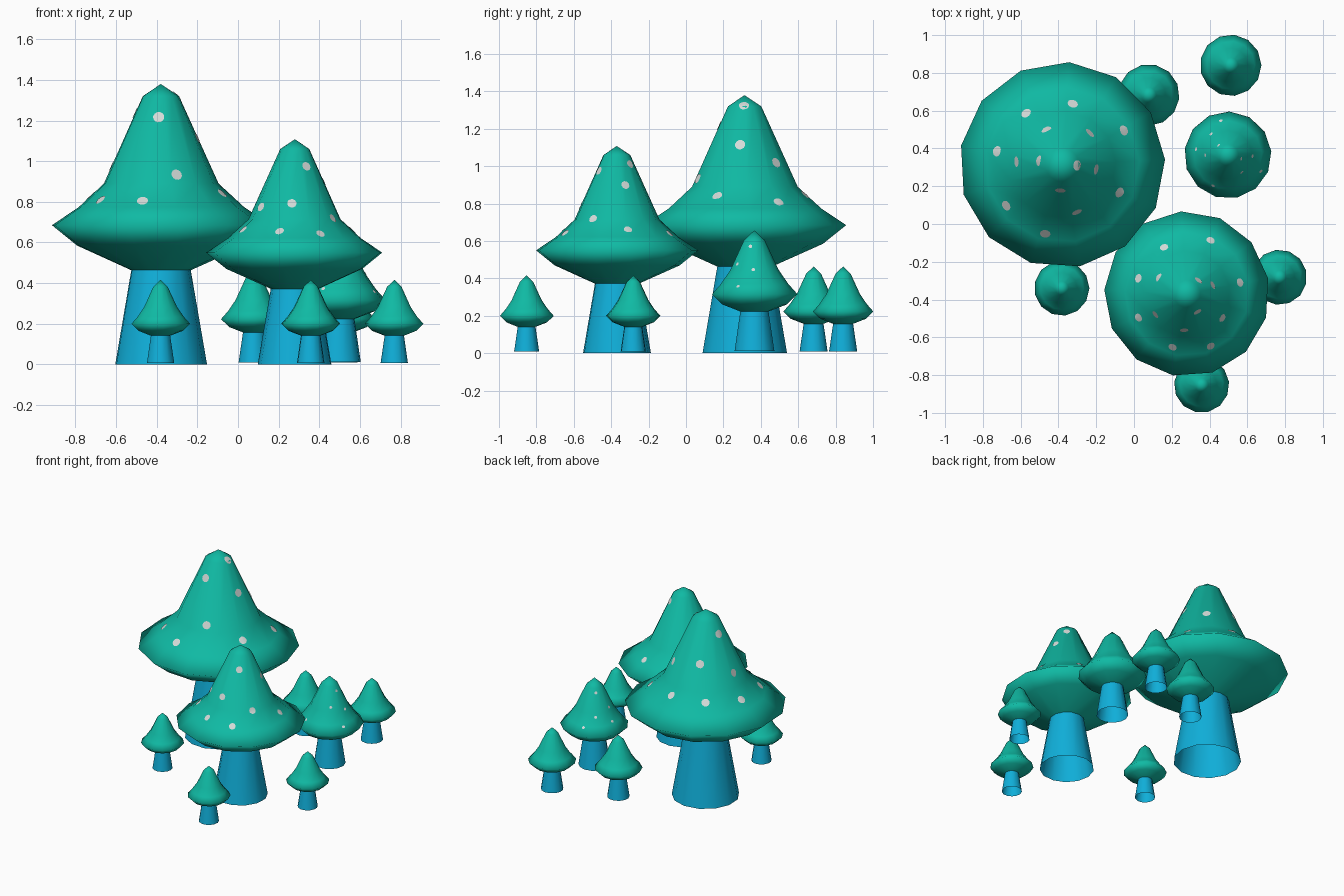
import bpy, bmesh, math
from mathutils import Vector
from mathutils.bvhtree import BVHTree

if "Cube" in bpy.data.objects:
    bpy.data.objects.remove(bpy.data.objects["Cube"])

SIDES = 13


def material(name, rgb):
    m = bpy.data.materials.new(name)
    m.diffuse_color = (*rgb, 1)
    m.use_nodes = True
    m.node_tree.nodes["Principled BSDF"].inputs["Base Color"].default_value = m.diffuse_color
    return m


GREEN = material("cap_green", (0.005, 0.49, 0.37))
BLUE = material("stem_blue", (0.005, 0.43, 0.70))
PALE = material("spot_pale_grey", (0.66, 0.71, 0.69))


def finish(bm, name, mat, smooth=True):
    mesh = bpy.data.meshes.new(name)
    for f in bm.faces:
        f.smooth = smooth
    bm.to_mesh(mesh)
    mesh.materials.append(mat)
    obj = bpy.data.objects.new(name, mesh)
    bpy.context.collection.objects.link(obj)
    return obj


def lathe(profile, centre, scale, phase):
    """Turn (radius, height) points, bottom to top; radius 0 closes to a tip."""
    bm = bmesh.new()
    prev = None
    for r, z in profile:
        n = 1 if r == 0 else SIDES
        ring = []
        for i in range(n):
            a = math.radians(phase) + math.tau * i / SIDES
            ring.append(bm.verts.new((centre[0] + scale * r * math.cos(a),
                                      centre[1] + scale * r * math.sin(a), scale * z)))
        if prev:
            for i in range(SIDES):
                j = (i + 1) % SIDES
                if n == 1:
                    bm.faces.new((prev[i], prev[j], ring[0]))
                else:
                    bm.faces.new((prev[i], prev[j], ring[j], ring[i]))
        prev = ring
    bm.normal_update()
    return bm


def add_spots(name, tree, points, radius):
    """Thin round plates lying on the cap below each (x, y) point."""
    bm = bmesh.new()
    for x, y in points:
        hit, normal, _, _ = tree.ray_cast(Vector((x, y, 3)), Vector((0, 0, -1)))
        if hit is None:
            continue
        u = normal.orthogonal().normalized()
        v = normal.cross(u)
        ring = []
        for i in range(12):
            a = math.tau * i / 12
            p = hit + radius * (math.cos(a) * u + math.sin(a) * v)
            q, _, _, _ = tree.ray_cast(p + normal * 0.06, -normal)
            ring.append(bm.verts.new((q or p) + normal * 0.003))
        centre = bm.verts.new(hit + normal * 0.003)
        for i in range(12):
            bm.faces.new((centre, ring[i], ring[(i + 1) % 12]))
    finish(bm, name, PALE)


# Cap and stem outlines: large mushrooms and small mushrooms
BIG_CAP = [(0.14, 0.46), (0.42, 0.585), (0.545, 0.685), (0.41, 0.775),
           (0.285, 0.89), (0.09, 1.32), (0, 1.38)]
BIG_STEM = [(0.228, 0), (0.145, 0.48)]
SMALL_CAP = [(0.045, 0.14), (0.11, 0.165), (0.146, 0.2), (0.115, 0.235),
             (0.082, 0.283), (0.036, 0.382), (0, 0.416)]
SMALL_STEM = [(0.068, 0.008), (0.047, 0.15)]


def mushroom(name, centre, scale, phase, big=False, spots=(), spot_radius=0.01):
    cap_profile, stem_profile = (BIG_CAP, BIG_STEM) if big else (SMALL_CAP, SMALL_STEM)
    cap = lathe(cap_profile, centre, scale, phase)
    if spots:
        tree = BVHTree.FromBMesh(cap)
        add_spots(name + "_spots", tree, spots, spot_radius)
    finish(cap, name + "_cap", GREEN)
    finish(lathe(stem_profile, centre, scale, phase), name + "_stem", BLUE)


# Spot positions seen from above
tall_spots = [(-.57, .585), (-.325, .635), (-.465, .5), (-.725, .385), (-.62, .33),
              (-.505, .335), (-.235, .48), (-.055, .495), (-.30, .31), (-.203, .29),
              (-.39, .18), (-.675, .098), (-.47, -.05), (-.077, .167), (-.303, .065)]
mid_spots = [(.16, -.125), (.405, -.087), (.025, -.288), (.13, -.283), (.34, -.30),
             (.415, -.325), (.56, -.31), (.025, -.495), (.115, -.478), (.335, -.463),
             (.463, -.495), (.265, -.56), (.205, -.65), (.405, -.645)]
low_spots = [(.565, .345), (.625, .36), (.67, .28), (.57, .275), (.42, .205),
             (.45, .415), (.41, .475), (.38, .365), (.33, .395), (.46, .545)]

# The three spotted mushrooms
mushroom("tall_mushroom", (-.38, .313), 1.0, 3, True, tall_spots, .028)
mushroom("middle_mushroom", (.28, -.37), .803, 11, True, mid_spots, .023)
mushroom("low_mushroom", (.497, .365), 1.58, 5, False, low_spots, .010)

# Plain little mushrooms around them
for i, (x, y, s) in enumerate([(-.382, -.34, 1), (.358, -.853, 1), (.77, -.282, 1),
                               (.078, .683, 1.115), (.512, .84, 1.115)]):
    mushroom(f"little_mushroom_{i + 1}", (x, y), s, 7 * i)
